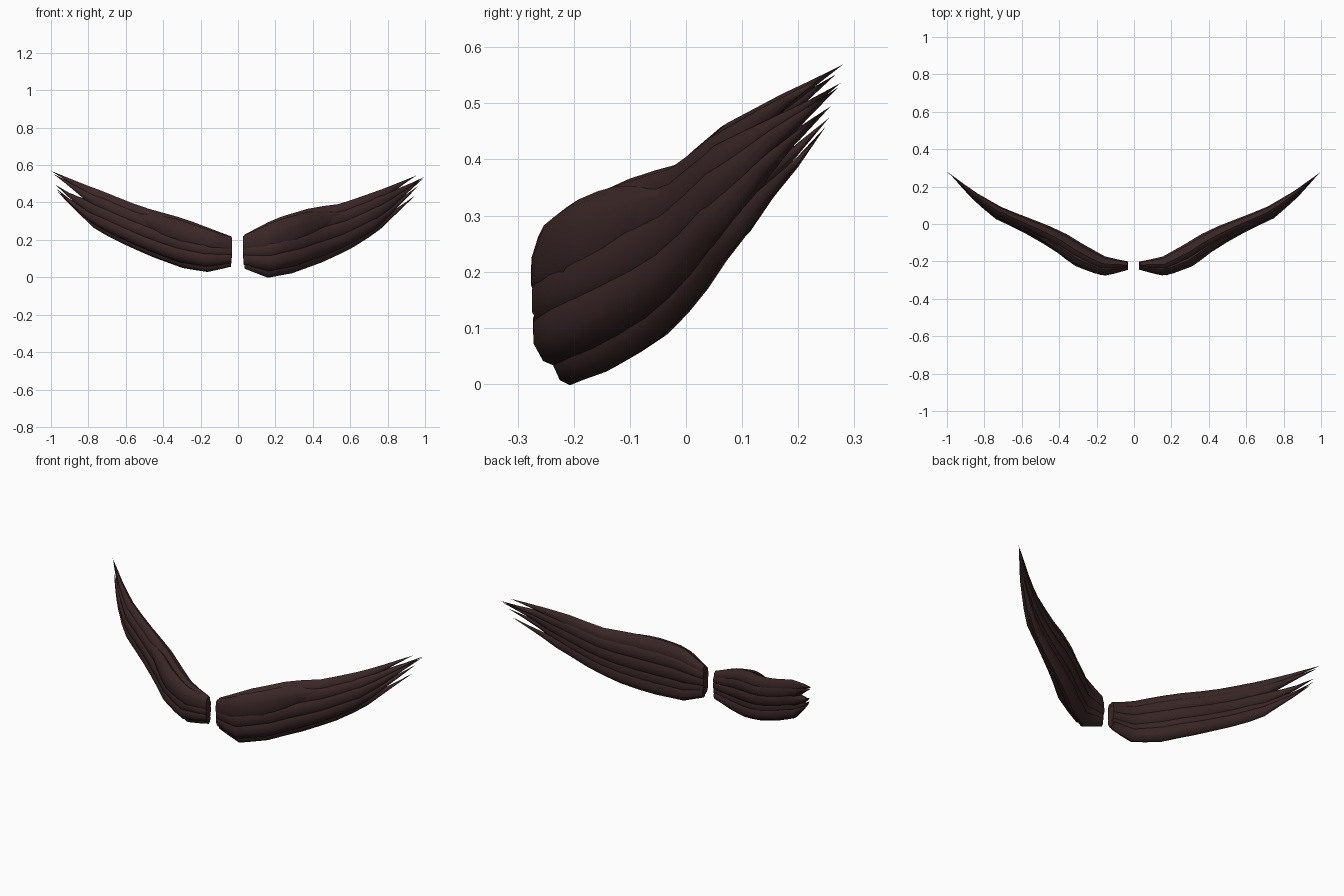
import bpy, bmesh, math

if "Cube" in bpy.data.objects:
    bpy.data.objects.remove(bpy.data.objects["Cube"])

mat = bpy.data.materials.new("dark brown hair")
mat.diffuse_color = (0.043, 0.020, 0.020, 1)
mat.use_nodes = True
mat.node_tree.nodes["Principled BSDF"].inputs["Base Color"].default_value = mat.diffuse_color


def interp(curve, x):
    for (a, fa), (b, fb) in zip(curve, curve[1:]):
        if x <= b:
            return fa + (fb - fa) * (x - a) / (b - a)
    return curve[-1][1]


# Depth of the centre line and half thickness along the brow
CENTRE = [(.03, -.222), (.16, -.225), (.28, -.172), (.4, -.092), (.5, -.04), (.6, .005),
          (.73, .062), (.86, .155), (1, .28)]
THICK = [(.03, .024), (.15, .055), (.28, .066), (.4, .06), (.5, .052), (.6, .043),
         (.73, .039), (.86, .03), (1, .014)]

# Lower and upper outline of each brow: height by distance from the middle
OUTLINE = {
    1: ([(.03, .05), (.16, 0), (.3, .025), (.45, .08), (.6, .15), (.76, .25),
         (.86, .345), (.95, .435), (1, .49)],
        [(.03, .225), (.2, .31), (.4, .37), (.55, .39), (.72, .45), (.95, .545), (1, .565)]),
    -1: ([(.03, .06), (.16, .03), (.3, .05), (.45, .105), (.53, .14), (.66, .2),
          (.78, .265), (.9, .38), (.97, .46), (1, .5)],
         [(.03, .215), (.29, .31), (.52, .375), (.72, .455), (1, .57)]),
}


def tuft(name, side, x0, x1, v0, v1, vtip, thick, off, taper):
    """One tapered lock filling the band v0..v1 of the outline, ending in a point."""
    low, high = OUTLINE[side]
    bm = bmesh.new()
    stations = [0, .07, .14, .21, .29, .37, .46, .55, .64, .73, .8, .87, .93]
    sides, rings = 10, []

    def place(x, v, n):
        e = .05
        a, b = max(x - e, .03), min(x + e, 1)
        slope = (interp(CENTRE, b) - interp(CENTRE, a)) / (b - a)
        if x < .14:                     # keep the cut end square
            slope *= max(0, (x - .03) / .11)
        l = math.hypot(1, slope)
        px = max(x + n * slope / l, .026)
        z = interp(low, x) * (1 - v) + interp(high, x) * v
        return bm.verts.new((side * px, interp(CENTRE, x) - n / l, z))

    for t in stations:
        x = x0 + (x1 - x0) * t
        s = min(1, (1 - t) / taper) ** .85
        k = (1 - s) ** 1.2
        vc = (v0 + v1) / 2 * (1 - k) + vtip * k
        vh = (v1 - v0) / 2 * s
        T = interp(THICK, x)
        ring = []
        for i in range(sides):
            a = 2 * math.pi * (i + .5) / sides
            ring.append(place(x, vc + vh * math.sin(a),
                              T * (off + thick * s ** .7 * math.cos(a))))
        rings.append(ring)
    tip = place(x1, vtip, 0)
    for r, q in zip(rings, rings[1:]):
        for i in range(sides):
            j = (i + 1) % sides
            bm.faces.new((r[i], r[j], q[j], q[i]))
    for i in range(sides):
        bm.faces.new((rings[-1][i], rings[-1][(i + 1) % sides], tip))
    bm.faces.new(rings[0][::-1])
    bmesh.ops.recalc_face_normals(bm, faces=bm.faces)
    me = bpy.data.meshes.new(name)
    bm.to_mesh(me)
    bm.free()
    me.materials.append(mat)
    ob = bpy.data.objects.new(name, me)
    bpy.context.collection.objects.link(ob)
    bpy.ops.object.select_all(action='DESELECT')
    ob.select_set(True)
    bpy.context.view_layer.objects.active = ob
    bpy.ops.object.shade_smooth_by_angle(angle=math.radians(40))


# start, tip, band low, band high, tip height, thickness, forward offset, taper
LOCKS = {
    1: [("lowest_lock", .035, .95, -.01, .32, .03, .55, -.3, .25),
        ("lower_lock", .03, .965, .1, .52, .38, .85, .05, .27),
        ("middle_lock", .028, .99, .28, .74, .6, .95, .02, .25),
        ("upper_lock", .03, .995, .5, .9, .66, .85, -.08, .25),
        ("top_lock", .034, .955, .64, 1.01, .98, .62, -.15, .25),
        ("front_short_lock", .028, .58, .45, .98, .82, .6, .38, .4)],
    -1: [("lowest_lock", .037, .965, -.01, .32, .04, .55, -.3, .25),
         ("lower_lock", .034, .972, .1, .52, .12, .85, .1, .27),
         ("middle_lock", .033, .975, .28, .72, .3, .95, .02, .25),
         ("upper_lock", .034, .985, .5, .9, .85, .85, -.08, .25),
         ("top_lock", .036, 1.0, .64, 1.01, .99, .62, -.15, .25),
         ("front_short_lock", .033, .58, .45, .98, .82, .6, .38, .4)],
}
for side, label in ((1, "right_brow_"), (-1, "left_brow_")):
    for lock in LOCKS[side]:
        tuft(label + lock[0], side, *lock[1:])
